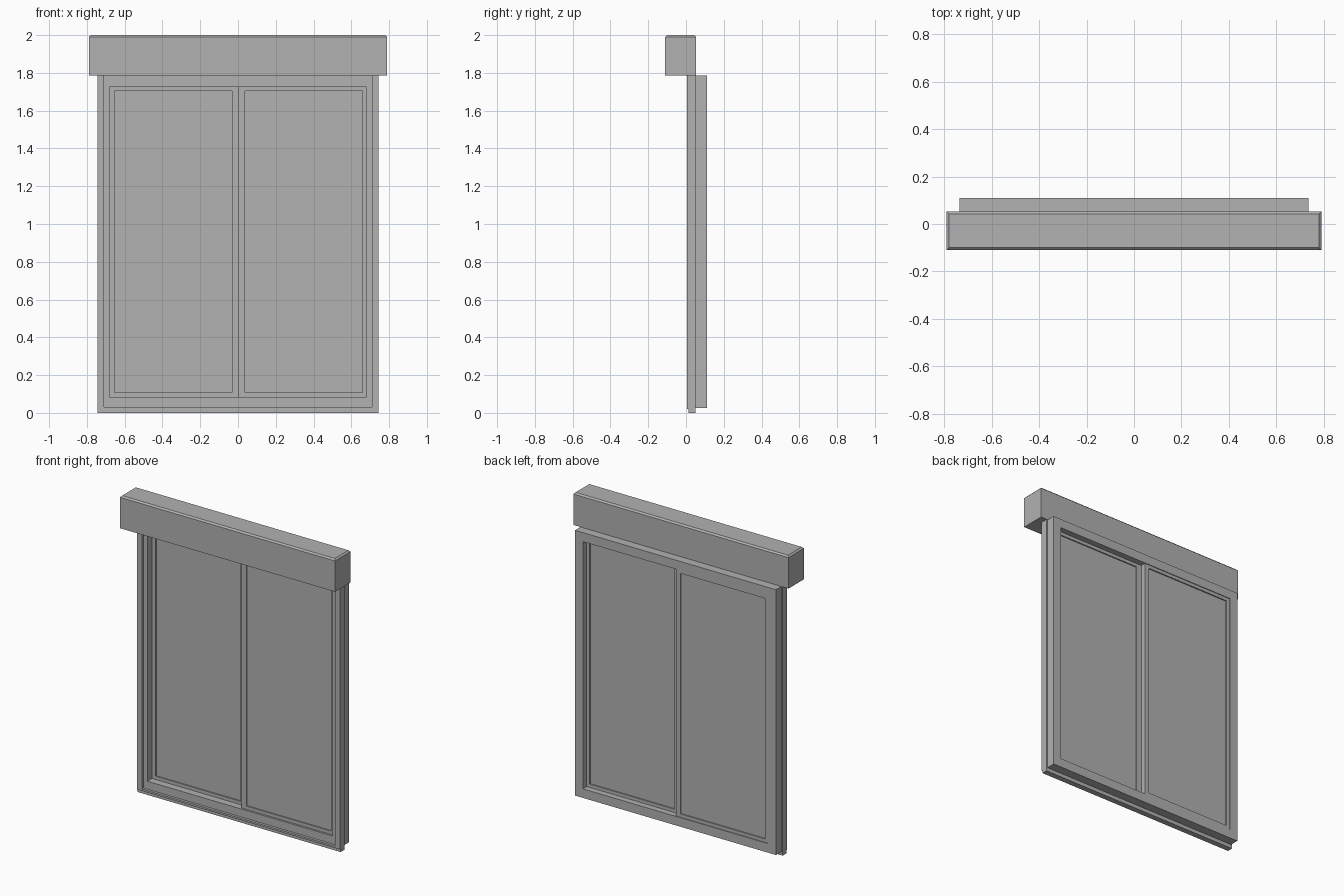
import bpy
import bmesh

cube = bpy.data.objects.get("Cube")
if cube:
    bpy.data.objects.remove(cube, do_unlink=True)

GREY = (0.445, 0.445, 0.445, 1)
grey = bpy.data.materials.new("plain grey")
grey.use_nodes = True
grey.diffuse_color = GREY
grey.node_tree.nodes["Principled BSDF"].inputs["Base Color"].default_value = GREY


def finish(name, bm):
    bmesh.ops.recalc_face_normals(bm, faces=bm.faces)
    mesh = bpy.data.meshes.new(name)
    bm.to_mesh(mesh)
    bm.free()
    mesh.materials.append(grey)
    obj = bpy.data.objects.new(name, mesh)
    bpy.context.collection.objects.link(obj)
    return obj


def box(name, x, y, z, chamfer=0):
    """Box from (min, max) pairs, with optional chamfered top edges."""
    bm = bmesh.new()
    bmesh.ops.create_cube(bm, size=1)
    for v in bm.verts:
        v.co = [pair[int(c > 0)] for pair, c in zip((x, y, z), v.co)]
    if chamfer:
        top = [e for e in bm.edges if all(v.co.z == z[1] for v in e.verts)]
        bmesh.ops.bevel(bm, geom=top, offset=chamfer, segments=1, affect='EDGES')
    return finish(name, bm)


def ring(name, outer, inner, y):
    """Rectangular frame; outer and inner are (x0, x1, z0, z1)."""
    bm = bmesh.new()
    loops = []
    for x0, x1, z0, z1 in (outer, inner):
        for depth in y:
            corners = ((x0, z0), (x1, z0), (x1, z1), (x0, z1))
            loops.append([bm.verts.new((px, depth, pz)) for px, pz in corners])
    of, ob, inf, inb = loops
    for a, b in ((of, ob), (ob, inb), (inb, inf), (inf, of)):
        for i in range(4):
            j = (i + 1) % 4
            bm.faces.new((a[i], a[j], b[j], b[i]))
    return finish(name, bm)


# Shutter housing across the top
box("shutter_housing", (-0.79, 0.79), (-0.11, 0.053), (1.785, 2.0), 0.01)

# Main window frame
ring("window_frame", (-0.737, 0.737, 0.025, 1.785),
     (-0.68, 0.68, 0.085, 1.725), (0.022, 0.11))

# Guide rails and sill lip in front of the frame
for side, name in ((-1, "right_guide_rail"), (1, "left_guide_rail")):
    box(name, sorted((side * 0.71, side * 0.745)), (0.005, 0.05), (0.02, 1.785))
    box(name + "_foot", sorted((side * 0.71, side * 0.745)), (0.012, 0.05), (0, 0.02))
box("sill_lip", (-0.71, 0.71), (0.012, 0.05), (0, 0.02))
box("sill_nose", (-0.71, 0.71), (0.005, 0.05), (0.02, 0.032))


# Two staggered sliding sashes, each with a slightly recessed pane
STILE, RAIL, INSET = 0.037, 0.022, 0.008
for name, x0, x1, y in (("left_sash", 0.0, 0.69, (0.035, 0.07)),
                        ("right_sash", -0.69, 0.0, (0.07, 0.105))):
    hole = (x0 + STILE, x1 - STILE + 0.005, 0.085 + RAIL, 1.725 - RAIL)
    ring(name, (x0, x1, 0.075, 1.735), hole, y)
    box(name + "_pane", hole[:2], (y[0] + INSET, y[1] - INSET), hole[2:])
